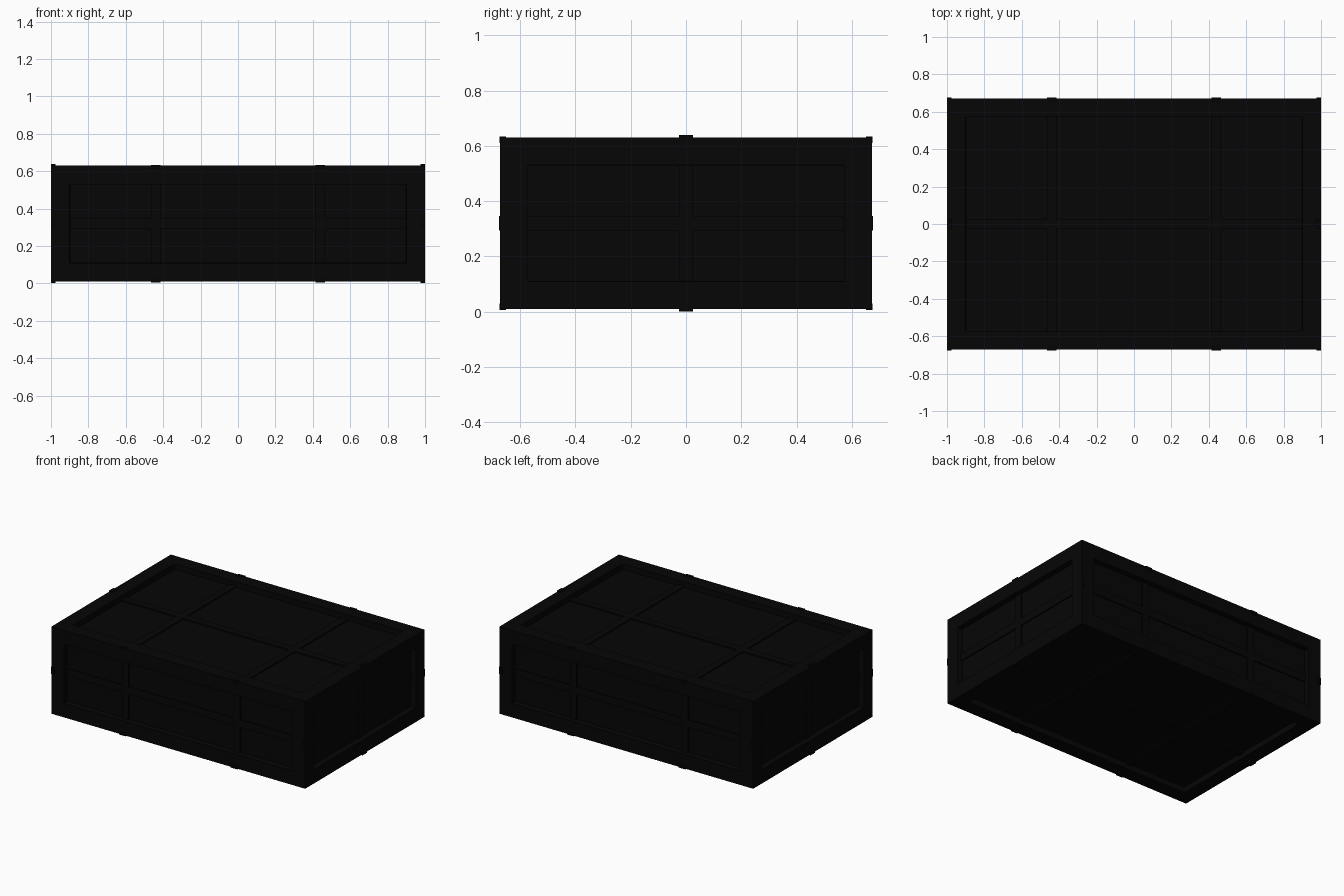
import bpy
import bmesh
from itertools import product
from mathutils import Vector

if "Cube" in bpy.data.objects:
    bpy.data.objects.remove(bpy.data.objects["Cube"], do_unlink=True)

CENTRE = Vector((0, 0, 0.32))
HALF = Vector((1, 0.672, 0.31))   # half size of the case
BORDER, RECESS, STRAP_DEPTH = 0.1, 0.04, 0.03
STRAP = 0.026                     # half width of a strap
CLIP = 0.012                      # half thickness of an edge clip


def material(name, value):
    mat = bpy.data.materials.new(name)
    mat.use_nodes = True
    colour = (value, value, value, 1)
    mat.diffuse_color = colour
    mat.node_tree.nodes["Principled BSDF"].inputs["Base Color"].default_value = colour
    return mat


def box(name, centre, half, mat, recessed=False):
    bm = bmesh.new()
    bmesh.ops.create_cube(bm, size=2)
    for v in bm.verts:
        v.co = Vector(a * b for a, b in zip(v.co, half)) + CENTRE + Vector(centre)
    if recessed:
        # Flat border first, then a steep wall down to the panel
        panels = bm.faces[:]
        for thickness, depth in ((BORDER, 0), (0.001, -RECESS)):
            bmesh.ops.inset_individual(bm, faces=panels, thickness=thickness,
                                       depth=depth, use_even_offset=True)
    mesh = bpy.data.meshes.new(name)
    bm.to_mesh(mesh)
    bm.free()
    mesh.materials.append(mat)
    obj = bpy.data.objects.new(name, mesh)
    bpy.context.collection.objects.link(obj)


charcoal = material("charcoal", 0.0018)
black = material("black", 0.001)

# Case with a raised flat border around all six recessed panels
box("case_body", (0, 0, 0), HALF, charcoal, recessed=True)

# Each strap runs around the case, square to one axis;
# the last value is how far its edge clips stand proud
for axis, offset, label, proud in (
        (0, -0.44, "right", (0, 0.003, 0.004)),
        (0, 0.44, "left", (0, 0.003, 0.004)),
        (1, 0, "middle", (0, 0, 0.009)),
        (2, 0, "waist", (0, 0.004, 0))):
    centre = Vector((0, 0, 0))
    centre[axis] = offset
    half = HALF - Vector((STRAP_DEPTH,) * 3)
    half[axis] = STRAP
    box(label + "_strap", centre, half, charcoal)

    # Small clips where the strap crosses the case edges
    others = [i for i in range(3) if i != axis]
    for signs in product((-1, 1), repeat=2):
        size = Vector((CLIP,) * 3)
        size[axis] = STRAP
        spot = centre.copy()
        for i, s in zip(others, signs):
            spot[i] = s * (HALF[i] + proud[i] - CLIP)
        box(label + "_edge_clip", spot, size, black)
